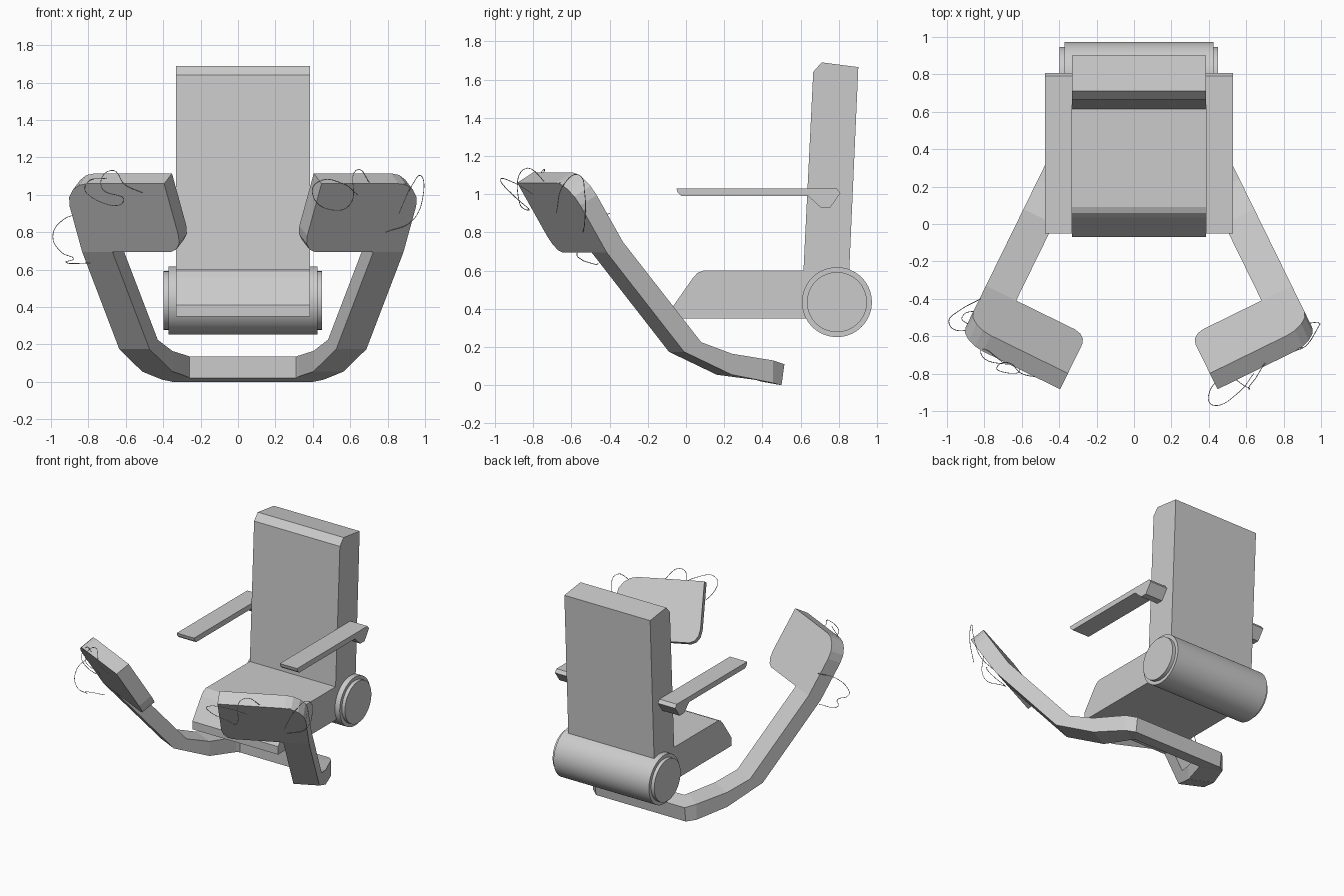
import bpy, bmesh, math
from mathutils import Vector

cube = bpy.data.objects.get("Cube")
if cube:
    bpy.data.objects.remove(cube, do_unlink=True)

CX = 0.026  # symmetry plane of the chair

grey = bpy.data.materials.new("plain grey")
grey.use_nodes = True
GREY = (0.6, 0.6, 0.6, 1)
grey.diffuse_color = GREY
grey.node_tree.nodes["Principled BSDF"].inputs["Base Color"].default_value = GREY


def finish(name, bm, mirror=False):
    bmesh.ops.recalc_face_normals(bm, faces=bm.faces)
    me = bpy.data.meshes.new(name)
    bm.to_mesh(me)
    bm.free()
    me.materials.append(grey)
    ob = bpy.data.objects.new(name, me)
    ob.location.x = CX
    bpy.context.collection.objects.link(ob)
    if mirror:
        mod = ob.modifiers.new("mirror", 'MIRROR')
        mod.use_clip = True
    return ob


def prism(name, bottom, offset, mirror=False):
    """Extrude a closed outline along an offset vector."""
    bm = bmesh.new()
    a = [bm.verts.new(p) for p in bottom]
    b = [bm.verts.new(Vector(p) + Vector(offset)) for p in bottom]
    bm.faces.new(a)
    bm.faces.new(b)
    for i in range(len(a)):
        j = (i + 1) % len(a)
        bm.faces.new((a[i], a[j], b[j], b[i]))
    return finish(name, bm, mirror)


def side_profile(name, yz, x0, x1, mirror=False):
    return prism(name, [(x0, y, z) for y, z in yz], (x1 - x0, 0, 0), mirror)


# Seat, backrest and armrests
HALF = 0.358
side_profile("seat", [(-0.07, 0.35), (-0.07, 0.41), (0.035, 0.56), (0.06, 0.588),
                      (0.09, 0.6), (0.7, 0.6), (0.7, 0.35)], -HALF, HALF)
side_profile("backrest", [(0.61, 0.5), (0.666, 1.64), (0.71, 1.69), (0.902, 1.665),
                          (0.85, 0.5)], -HALF, HALF)
side_profile("armrest", [(-0.05, 1.03), (-0.045, 1.01), (-0.025, 0.99), (0.64, 0.99),
                         (0.705, 0.93), (0.755, 0.93), (0.808, 1.005), (0.79, 1.03)],
             HALF, 0.502, mirror=True)


# Hinge drum behind the seat with a smaller disc at each end
def drum(name, radius, half_len):
    n = 64
    ring = [(-half_len, 0.79 + radius * math.cos(math.tau * i / n),
             0.435 + radius * math.sin(math.tau * i / n)) for i in range(n)]
    ob = prism(name, ring, (2 * half_len, 0, 0))
    bpy.context.view_layer.objects.active = ob
    ob.select_set(True)
    bpy.ops.object.shade_smooth_by_angle(angle=math.radians(30))
    ob.select_set(False)


drum("hinge_drum", 0.183, 0.398)
drum("hinge_end_discs", 0.157, 0.424)

# Swept foot frame: a band that runs round the back and rises to the front
ANGLE = math.atan(0.49)
FWD = Vector((math.sin(ANGLE), -math.cos(ANGLE), 0))
OUT = Vector((math.cos(ANGLE), math.sin(ANGLE), 0))
WIDTH = 0.18


def outer(y, z):
    return Vector((0.504 + (0.31 - y) * 0.49, y, z))


rings = [[(x, 0.515, 0.11), (xi, 0.39, 0.135), (xi, 0.39, 0.02), (x, 0.5, 0.0)]
         for x, xi in ((0, 0), (0.375, 0.284))]
rings.append([outer(0.455, 0.13), (0.297, 0.365, 0.14),
              (0.297, 0.365, 0.028), outer(0.455, 0.012)])
for up, low in (((0.24, 0.165), (0.24, 0.055)),
                ((0.08, 0.225), (-0.01, 0.175)),
                ((-0.33, 0.75), (-0.415, 0.695))):
    u, l = outer(*up), outer(*low)
    rings.append([u, u - OUT * WIDTH, l - OUT * WIDTH, l])

bm = bmesh.new()
loops = [[bm.verts.new(p) for p in r] for r in rings]
for a, b in zip(loops, loops[1:]):
    for i in range(4):
        j = (i + 1) % 4
        bm.faces.new((a[i], a[j], b[j], b[i]))
finish("foot_frame", bm, mirror=True)

# Paddles turning inward at the top of the frame
start, under = outer(-0.33, 0.75), outer(-0.415, 0.695)
slope = math.radians(58)
UP = FWD * math.cos(slope) + Vector((0, 0, math.sin(slope)))
outline = [(0, 0), (0, 0.29), (-0.012, 0.345), (-0.045, 0.39), (-0.09, 0.42), (-0.14, 0.43),
           (-0.6, 0.43), (-0.6, 0.1), (-0.59, 0.05), (-0.565, 0.015), (-0.53, 0)]
prism("paddle", [start + OUT * v + UP * p for v, p in outline], under - start, mirror=True)


# Loose thin wires round the paddles
def wire(name, pts):
    cu = bpy.data.curves.new(name, 'CURVE')
    cu.dimensions = '3D'
    cu.bevel_depth = 0.002
    cu.bevel_resolution = 1
    cu.resolution_u = 8
    sp = cu.splines.new('BEZIER')
    sp.bezier_points.add(len(pts) - 1)
    for bp, p in zip(sp.bezier_points, pts):
        bp.co = p
        bp.handle_left_type = bp.handle_right_type = 'AUTO'
    cu.materials.append(grey)
    bpy.context.collection.objects.link(bpy.data.objects.new(name, cu))


wire("left_outer_wire", [(0.79, -0.54, 0.8), (0.93, -0.53, 0.86), (0.99, -0.53, 1.0),
                         (0.98, -0.56, 1.1), (0.93, -0.64, 1.05), (0.86, -0.68, 0.9)])
wire("left_front_wire", [(0.9, -0.66, 1.06), (0.75, -0.7, 1.03), (0.63, -0.85, 1.13),
                         (0.6, -0.87, 0.95), (0.5, -0.82, 0.92), (0.4, -0.91, 1.0),
                         (0.43, -0.97, 1.07), (0.56, -0.9, 1.06), (0.64, -0.8, 1.0)])
wire("right_outer_wire", [(-0.82, -0.4, 0.9), (-0.93, -0.46, 0.87), (-0.99, -0.52, 0.78),
                          (-0.94, -0.57, 0.69), (-0.88, -0.55, 0.66), (-0.92, -0.5, 0.64),
                          (-0.79, -0.46, 0.635)])
wire("right_front_wire", [(-0.51, -0.82, 1.01), (-0.6, -0.8, 1.05), (-0.68, -0.74, 1.13),
                          (-0.73, -0.78, 1.04), (-0.61, -0.78, 0.97), (-0.8, -0.72, 1.0),
                          (-0.81, -0.67, 1.06), (-0.7, -0.74, 1.09)])
